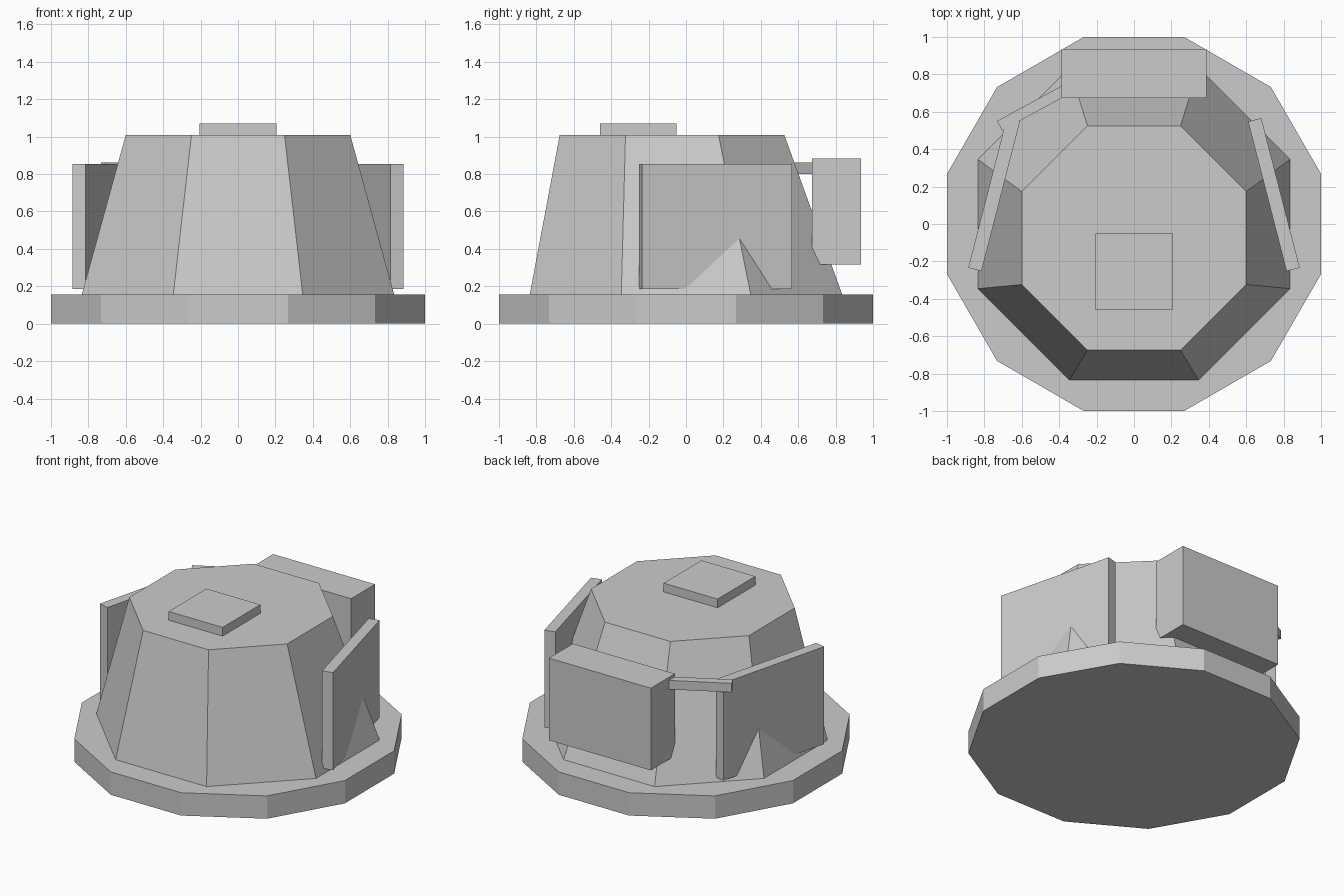
import bpy
import bmesh
import math
from mathutils import Matrix, Vector

cube = bpy.data.objects.get("Cube")
if cube:
    bpy.data.objects.remove(cube, do_unlink=True)

GREY = (0.6, 0.6, 0.6, 1.0)
grey = bpy.data.materials.new("plain grey")
grey.use_nodes = True
grey.diffuse_color = GREY
grey.node_tree.nodes["Principled BSDF"].inputs["Base Color"].default_value = GREY


def finish(name, bm):
    mesh = bpy.data.meshes.new(name)
    bmesh.ops.recalc_face_normals(bm, faces=bm.faces)
    bm.to_mesh(mesh)
    bm.free()
    mesh.materials.append(grey)
    obj = bpy.data.objects.new(name, mesh)
    bpy.context.collection.objects.link(obj)
    return obj


def frustum(name, sides, low, high, z0, z1, top_shift=0.0):
    """Flat-sided drum; low and high are centre-to-side distances."""
    bm = bmesh.new()
    half = math.pi / sides
    bmesh.ops.create_cone(
        bm, cap_ends=True, segments=sides, depth=z1 - z0,
        radius1=low / math.cos(half), radius2=high / math.cos(half),
        matrix=Matrix.Translation((0, 0, (z0 + z1) / 2)) @ Matrix.Rotation(half, 4, "Z"))
    top = [v for v in bm.verts if v.co.z > (z0 + z1) / 2]
    bmesh.ops.translate(bm, verts=top, vec=Vector((0, top_shift, 0)))
    return finish(name, bm)


def box(name, centre, size, turn=0.0):
    bm = bmesh.new()
    bmesh.ops.create_cube(
        bm, size=1,
        matrix=Matrix.Translation(centre)
        @ Matrix.Rotation(math.radians(turn), 4, "Z")
        @ Matrix.Diagonal((*size, 1)))
    return finish(name, bm)


# Twelve-sided base ring and eight-sided body leaning forward
frustum("base_ring", 12, 1.0, 1.0, 0, 0.157)
frustum("turret_body", 8, 0.835, 0.6, 0.157, 1.01, -0.075)

# Roof hatch and rear storage box
box("roof_hatch", (0, -0.255, 1.035), (0.41, 0.41, 0.07))
box("rear_box", (0, 0.805, 0.6), (0.775, 0.26, 0.565))

# Slanted side plates, partly sunk into the body
for side, name in ((1, "left_plate"), (-1, "right_plate")):
    box(name, (side * 0.748, 0.157, 0.52), (0.073, 0.826, 0.67), side * 14.4)

# Strut joining the rear box to one plate
box("rear_strut", (-0.517, 0.635, 0.83), (0.46, 0.057, 0.062), 28.5)
